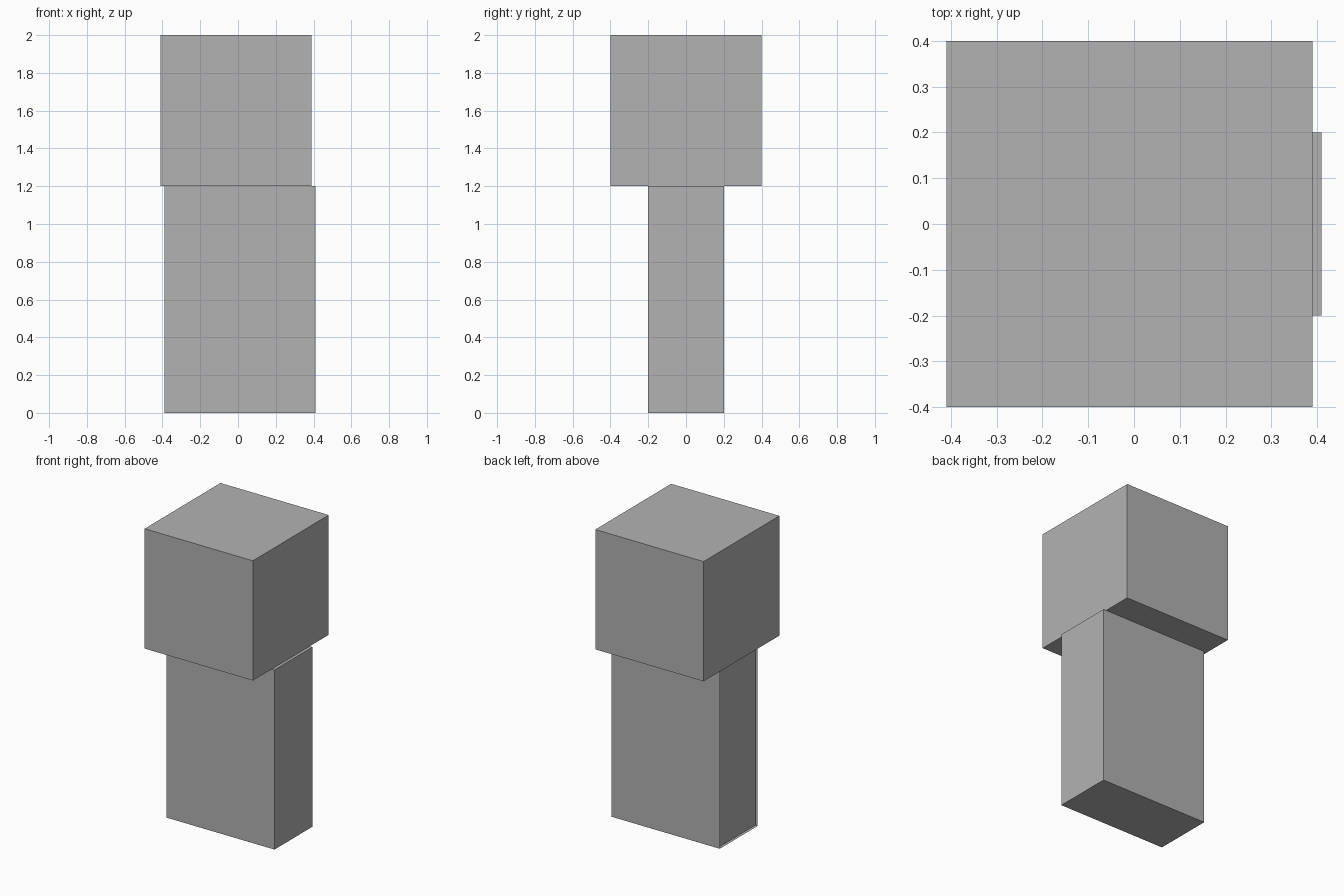
import bpy
import bmesh
from mathutils import Matrix, Vector

old = bpy.data.objects.get("Cube")
if old:
    bpy.data.objects.remove(old, do_unlink=True)

# Single plain grey
grey = bpy.data.materials.new("plain_grey")
grey.use_nodes = True
colour = (0.448, 0.448, 0.448, 1)
grey.diffuse_color = colour
grey.node_tree.nodes["Principled BSDF"].inputs["Base Color"].default_value = colour


def block(name, low, high, recess=0):
    """Box between two corners; recess sinks the -x side inside its rim."""
    low, high = Vector(low), Vector(high)
    bm = bmesh.new()
    bmesh.ops.create_cube(bm, size=1, matrix=Matrix.LocRotScale(
        (low + high) / 2, None, high - low))
    if recess:
        side = min(bm.faces, key=lambda f: f.calc_center_median().x)
        new = bmesh.ops.extrude_discrete_faces(bm, faces=[side])["faces"][0]
        bmesh.ops.translate(bm, verts=new.verts, vec=(recess, 0, 0))
    mesh = bpy.data.meshes.new(name)
    bm.to_mesh(mesh)
    bm.free()
    mesh.materials.append(grey)
    obj = bpy.data.objects.new(name, mesh)
    bpy.context.collection.objects.link(obj)
    return obj


# Upright body with a shallow sunken side
block("body", (-0.39, -0.2, 0), (0.41, 0.2, 1.2), recess=0.018)

# Cube head, set slightly to one side
block("head", (-0.41, -0.4, 1.2), (0.39, 0.4, 2))
